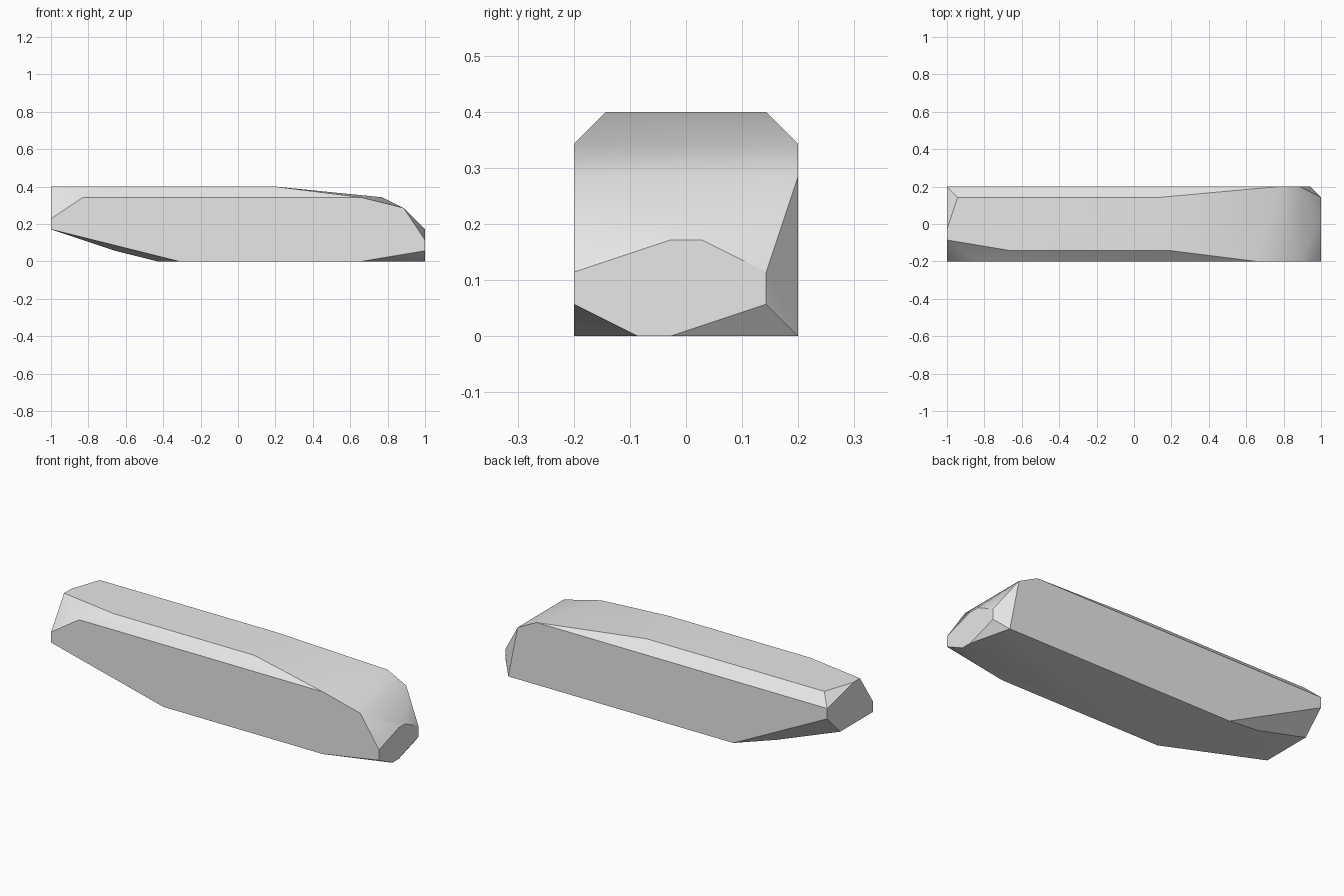
import bpy
import bmesh
import math
from mathutils import Vector

default_cube = bpy.data.objects.get("Cube")
if default_cube:
    bpy.data.objects.remove(default_cube, do_unlink=True)

# The stone is laid out on a coarse lattice that is 35 x 7 x 7 cells
LENGTH, DEPTH, HEIGHT = 35, 7, 7
CELL = 2 / LENGTH

# Outline of each flat side, in lattice cells
front_outline = [(3, 6), (29, 6), (33, 5), (35, 2), (35, 1), (29, 0), (12, 0), (0, 3), (0, 4)]
back_outline = [(0, 6), (31, 6), (33, 5), (34, 0), (10, 0), (0, 5)]
right_outline = [(0, 1), (0, 2), (3, 3), (4, 3), (6, 2), (6, 1), (3, 0), (2, 0)]
left_outline = [(7, 6), (7, 5), (5, 3), (0, 3), (0, 4), (2, 7), (3, 7)]
top_outline = [(0, 2), (0, 3), (1, 6), (20, 6), (21, 1), (6, 1)]
underside_corner = (6, 6, 1)


def lattice_to_world(x, y, z):
    return Vector((x - LENGTH / 2, y - DEPTH / 2, z)) * CELL


def make_material(name, color):
    material = bpy.data.materials.new(name)
    material.use_nodes = True
    material.diffuse_color = color
    for node in material.node_tree.nodes:
        if node.type == 'BSDF_PRINCIPLED':
            node.inputs["Base Color"].default_value = color
    return material


def make_hull(name, corners, material):
    """Wrap a convex chiselled body around the given lattice corners."""
    bm = bmesh.new()
    for corner in sorted(corners):
        bm.verts.new(lattice_to_world(*corner))
    result = bmesh.ops.convex_hull(bm, input=bm.verts[:])
    loose = [v for v in bm.verts if not v.link_faces]
    bmesh.ops.delete(bm, geom=loose, context='VERTS')
    # Merge the triangles of each flat side into one face
    bmesh.ops.dissolve_limit(bm, angle_limit=math.radians(0.5),
                             verts=bm.verts[:], edges=bm.edges[:])
    bmesh.ops.recalc_face_normals(bm, faces=bm.faces[:])
    mesh = bpy.data.meshes.new(name)
    bm.to_mesh(mesh)
    bm.free()
    mesh.materials.append(material)
    obj = bpy.data.objects.new(name, mesh)
    bpy.context.collection.objects.link(obj)
    return obj


# Place every outline on its own side of the block
corners = {underside_corner}
corners.update((x, 0, z) for x, z in front_outline)
corners.update((x, DEPTH, z) for x, z in back_outline)
corners.update((LENGTH, y, z) for y, z in right_outline)
corners.update((0, y, z) for y, z in left_outline)
corners.update((x, y, HEIGHT) for x, y in top_outline)

# Long chiselled stone
stone_grey = make_material("stone_grey", (0.8, 0.8, 0.8, 1))
stone = make_hull("long_stone", corners, stone_grey)

# Soft shading over shallow bends, crisp edges elsewhere
bpy.ops.object.select_all(action='DESELECT')
stone.select_set(True)
bpy.context.view_layer.objects.active = stone
bpy.ops.object.shade_smooth_by_angle(angle=math.radians(30))
